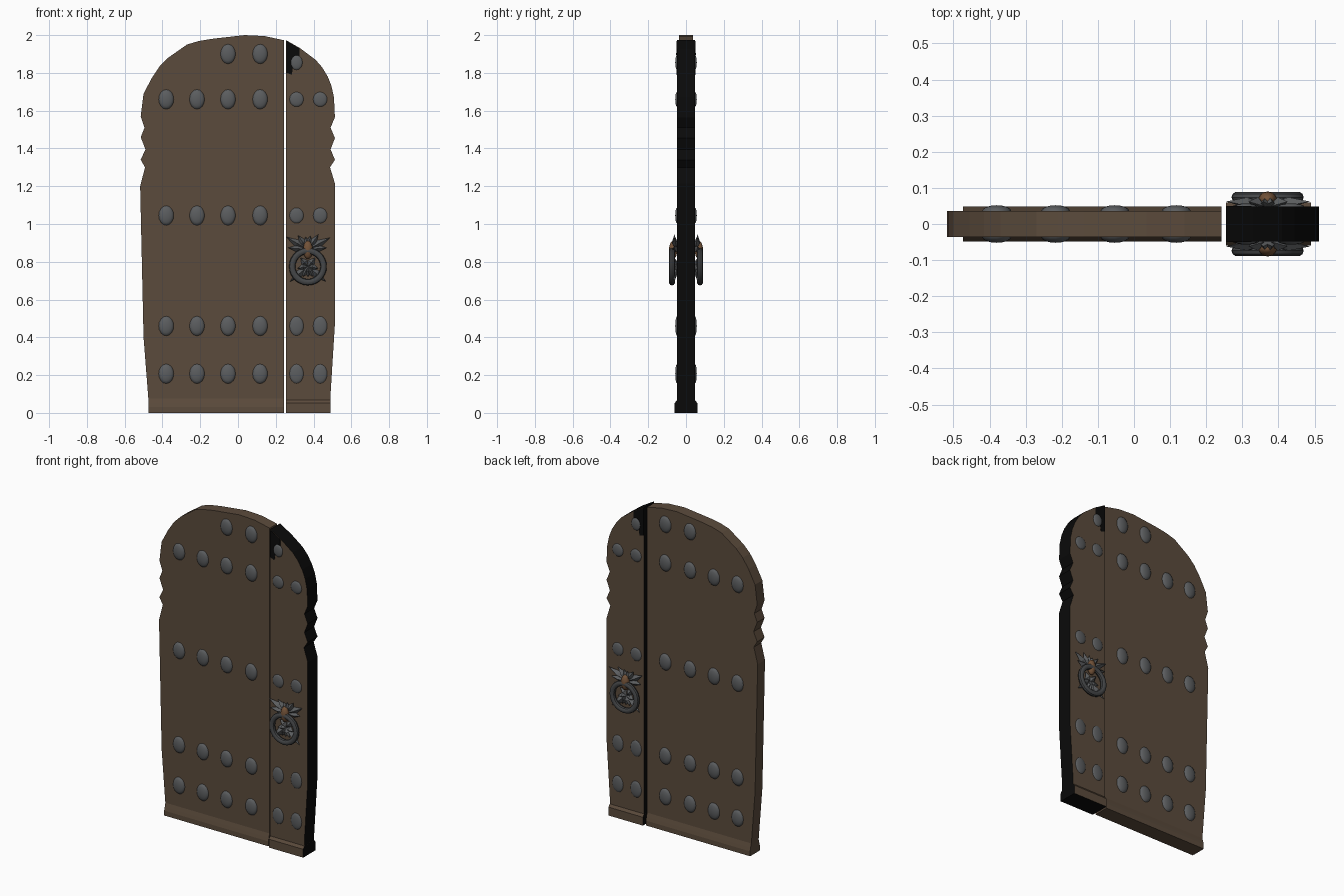
import bpy, bmesh, math
from mathutils import Vector, Matrix

if "Cube" in bpy.data.objects:
    bpy.data.objects.remove(bpy.data.objects["Cube"])


def material(name, rgb):
    m = bpy.data.materials.new(name)
    m.diffuse_color = (*rgb, 1)
    m.use_nodes = True
    m.node_tree.nodes["Principled BSDF"].inputs["Base Color"].default_value = m.diffuse_color
    return m


WOOD = material("brown wood", (0.105, 0.070, 0.045))
DARK = material("black edge", (0.003, 0.003, 0.003))
IRON = material("grey iron", (0.105, 0.110, 0.115))
RING = material("dark iron", (0.060, 0.063, 0.066))
COPPER = material("copper", (0.17, 0.085, 0.04))


def finish(bm, name, mats, smooth=True):
    bmesh.ops.recalc_face_normals(bm, faces=bm.faces)
    me = bpy.data.meshes.new(name)
    bm.to_mesh(me)
    bm.free()
    for m in mats:
        me.materials.append(m)
    ob = bpy.data.objects.new(name, me)
    bpy.context.collection.objects.link(ob)
    if smooth:
        bpy.ops.object.select_all(action='DESELECT')
        ob.select_set(True)
        bpy.context.view_layer.objects.active = ob
        bpy.ops.object.shade_smooth_by_angle(angle=math.radians(35))
    return ob


def slab(bm, pts, y0, y1):
    """Outline in x,z extruded from y0 to y1."""
    a = [bm.verts.new((x, y0, z)) for x, z in pts]
    b = [bm.verts.new((x, y1, z)) for x, z in pts]
    n = len(pts)
    bm.faces.new(a)
    bm.faces.new(b[::-1])
    for i in range(n):
        bm.faces.new((a[i], b[i], b[(i + 1) % n], a[(i + 1) % n]))


def lathe_bar(bm, profile, x0, x1):
    """Cross-section in y,z extruded along x."""
    a = [bm.verts.new((x0, y, z)) for y, z in profile]
    b = [bm.verts.new((x1, y, z)) for y, z in profile]
    n = len(profile)
    bm.faces.new(a)
    bm.faces.new(b[::-1])
    for i in range(n):
        bm.faces.new((a[i], b[i], b[(i + 1) % n], a[(i + 1) % n]))


# wide leaf: thin arched plank with worn notches on the outer edge
left = [(0.243, 0), (-0.475, 0), (-0.475, 0.08), (-0.5, 0.4), (-0.518, 1.2),
        (-0.492, 1.30), (-0.515, 1.34), (-0.49, 1.395), (-0.515, 1.46),
        (-0.495, 1.51), (-0.515, 1.57), (-0.5, 1.69), (-0.455, 1.775),
        (-0.415, 1.835), (-0.37, 1.88), (-0.27, 1.95), (-0.21, 1.968),
        (-0.14, 1.98), (0.035, 2.0), (0.14, 1.995), (0.243, 1.973)]
bm = bmesh.new()
slab(bm, left, -0.036, 0.036)
finish(bm, "wide_leaf", [WOOD], False)

# flared foot of the wide leaf
bm = bmesh.new()
half = [(0.048, 0), (0.048, 0.03), (0.043, 0.05), (0.036, 0.075)]
lathe_bar(bm, half + [(-y, z) for y, z in half[::-1]], -0.474, 0.2425)
finish(bm, "wide_leaf_foot", [WOOD], False)

# narrow leaf: thicker, with black edges
right = [(0.255, 0), (0.49, 0), (0.49, 0.1), (0.513, 0.47), (0.513, 1.215),
         (0.487, 1.30), (0.513, 1.34), (0.49, 1.395), (0.513, 1.455),
         (0.49, 1.51), (0.513, 1.565), (0.508, 1.67), (0.495, 1.73),
         (0.475, 1.78), (0.445, 1.83), (0.41, 1.87), (0.33, 1.93), (0.255, 1.973)]
bm = bmesh.new()
slab(bm, right, -0.048, 0.048)
for f in bm.faces:
    f.material_index = 0 if abs(f.normal.y) > 0.5 else 1
bm.normal_update()
for f in bm.faces:
    f.material_index = 0 if abs(f.normal.y) > 0.5 else 1
finish(bm, "narrow_leaf", [WOOD, DARK], False)

# dark chip at the upper inner corner of the narrow leaf
bm = bmesh.new()
chip = [(0.256, 1.80), (0.285, 1.79), (0.295, 1.86), (0.325, 1.89), (0.325, 1.93), (0.256, 1.97)]
slab(bm, chip, -0.0495, 0.0495)
finish(bm, "corner_chip", [DARK], False)

# plinth of the narrow leaf
bm = bmesh.new()
half = [(0.06, 0), (0.06, 0.052), (0.048, 0.068)]
lathe_bar(bm, half + [(-y, z) for y, z in half[::-1]], 0.2545, 0.4905)
bm.normal_update()
bmesh.ops.recalc_face_normals(bm, faces=bm.faces)
for f in bm.faces:
    f.material_index = 1 if abs(f.normal.x) > 0.5 or f.normal.z < -0.9 else 0
finish(bm, "narrow_leaf_plinth", [WOOD, DARK], False)


# domed studs on both faces
def studs(name, spots, face_y, height):
    bm = bmesh.new()
    for x, z, rx, rz in spots:
        for s in (-1, 1):
            mat = Matrix.Translation((x, s * face_y, z)) @ Matrix.Diagonal((rx, height, rz, 1)) \
                @ Matrix.Rotation(math.pi / 2, 4, 'X')
            bmesh.ops.create_uvsphere(bm, u_segments=16, v_segments=8, radius=1, matrix=mat)
    finish(bm, name, [IRON])


rows = [0.207, 0.46, 1.045, 1.66]
cols = [-0.38, -0.217, -0.053, 0.117]
studs("wide_leaf_studs", [(x, z, 0.04, 0.052) for x in cols for z in rows]
      + [(x, 1.9, 0.04, 0.052) for x in cols[2:]], 0.036, 0.016)
sizes = [0.052, 0.052, 0.042, 0.04]
studs("narrow_leaf_studs", [(x, z, 0.038, r) for x in (0.31, 0.435) for z, r in zip(rows, sizes)]
      + [(0.31, 1.855, 0.032, 0.04)], 0.047, 0.01)


# knocker parts, built on both faces
def leaf(bm, cx, cz, angle, inner, outer, width, side):
    """Pointed, ridged metal leaf radiating from a centre."""
    d = Vector((math.cos(angle), 0, math.sin(angle)))
    p = Vector((-d.z, 0, d.x))
    c = Vector((cx, 0, cz))
    mid = inner + (outer - inner) * 0.45

    def v(q, y):
        return bm.verts.new((q.x, side * y, q.z))
    a, t = v(c + d * inner, 0.056), v(c + d * outer, 0.062)
    l, r = v(c + d * mid + p * width, 0.05), v(c + d * mid - p * width, 0.05)
    top, base = v(c + d * mid, 0.074), v(c + d * mid, 0.046)
    for q in (a, l), (l, t), (t, r), (r, a):
        bm.faces.new((q[0], q[1], top))
        bm.faces.new((q[1], q[0], base))


for side, tag in ((-1, "front"), (1, "back")):
    # ring
    bm = bmesh.new()
    n, k = 28, 10
    grid = [[bm.verts.new(((0.37 + (0.083 + 0.017 * math.cos(b)) * math.cos(a)),
                           side * 0.074 + 0.016 * math.sin(b),
                           0.775 + (0.083 + 0.017 * math.cos(b)) * math.sin(a)))
             for b in [j * math.tau / k for j in range(k)]]
            for a in [i * math.tau / n for i in range(n)]]
    for i in range(n):
        for j in range(k):
            i2, j2 = (i + 1) % n, (j + 1) % k
            bm.faces.new((grid[i][j], grid[i2][j], grid[i2][j2], grid[i][j2]))
    finish(bm, tag + "_knocker_ring", [RING])

    # spiky leaves above, and star behind the ring
    bm = bmesh.new()
    for deg, length in ((5, .11), (28, .145), (55, .105), (80, .08), (100, .075),
                        (125, .10), (150, .145), (175, .115)):
        leaf(bm, 0.37, 0.865, math.radians(deg), 0.01, length * 0.92, 0.02, side)
    for deg, length in ((-90, .055), (-40, .125), (-140, .125), (-10, .055), (-170, .055),
                        (-65, .06), (-115, .06), (50, .06), (130, .06)):
        leaf(bm, 0.37, 0.775, math.radians(deg), 0, length, 0.02, side)
    finish(bm, tag + "_knocker_leaves", [IRON], False)

    # copper boss holding the ring
    bm = bmesh.new()
    mat = Matrix.Translation((0.37, side * 0.068, 0.863)) @ Matrix.Diagonal((0.026, 0.022, 0.048, 1))
    bmesh.ops.create_uvsphere(bm, u_segments=14, v_segments=8, radius=1, matrix=mat)
    finish(bm, tag + "_knocker_boss", [COPPER])
